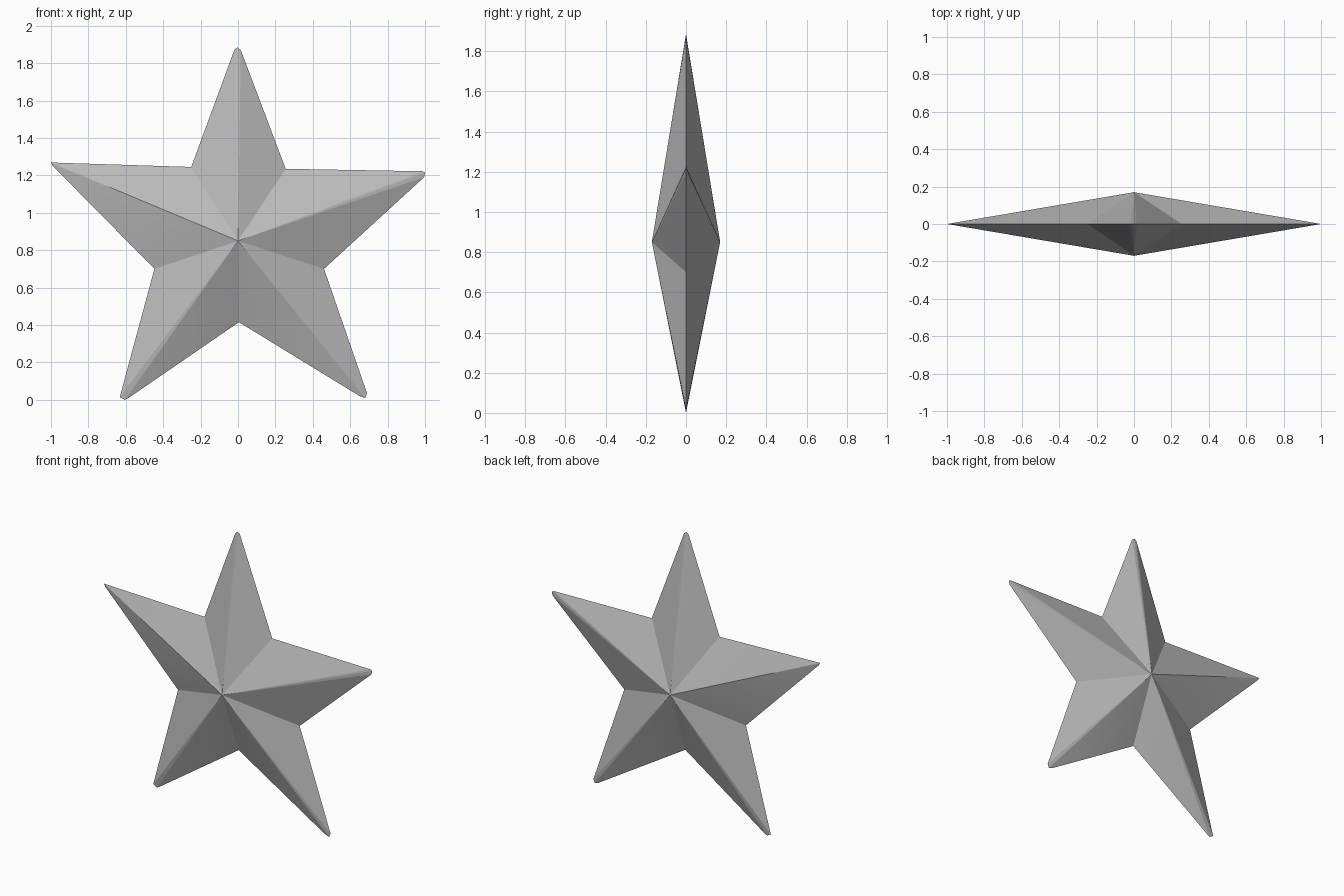
import bpy
import bmesh
import math

cube = bpy.data.objects.get("Cube")
if cube:
    bpy.data.objects.remove(cube, do_unlink=True)

# Plain grey finish
grey = bpy.data.materials.new("grey")
grey.use_nodes = True
color = (0.5, 0.5, 0.5, 1)
grey.diffuse_color = color
grey.node_tree.nodes["Principled BSDF"].inputs["Base Color"].default_value = color

# Star outline (x, z): each entry is a blunt arm tip followed by the notch after it
arms = [
    ([(-0.02, 1.87), (-0.003, 1.885), (0.015, 1.87)], (0.255, 1.235)),
    ([(0.985, 1.222), (1.0, 1.215), (0.995, 1.19)], (0.46, 0.70)),
    ([(0.69, 0.035), (0.68, 0.01), (0.65, 0.02)], (0.005, 0.415)),
    ([(-0.585, 0.01), (-0.605, 0.0), (-0.632, 0.015)], (-0.447, 0.70)),
    ([(-0.99, 1.25), (-1.0, 1.268), (-0.98, 1.268)], (-0.25, 1.245)),
]
HALF_DEPTH = 0.17
CENTRE_Z = 0.85

bm = bmesh.new()
rim, tips = [], []
for tip, notch in arms:
    points = [bm.verts.new((x, 0, z)) for x, z in tip + [notch]]
    tips.append(points[1])
    rim += points

# Front and back facets rise from the rim to a central peak
peaks = [bm.verts.new((0, side * HALF_DEPTH, CENTRE_Z)) for side in (-1, 1)]
for peak in peaks:
    for a, b in zip(rim, rim[1:] + rim[:1]):
        bm.faces.new((a, b, peak))
bmesh.ops.recalc_face_normals(bm, faces=bm.faces)

mesh = bpy.data.meshes.new("star")
bm.to_mesh(mesh)
bm.free()
mesh.materials.append(grey)
star = bpy.data.objects.new("star", mesh)
bpy.context.collection.objects.link(star)

# Crisp facets, with only the tiny tip facets blended
bpy.context.view_layer.objects.active = star
star.select_set(True)
bpy.ops.object.shade_smooth_by_angle(angle=math.radians(12))
